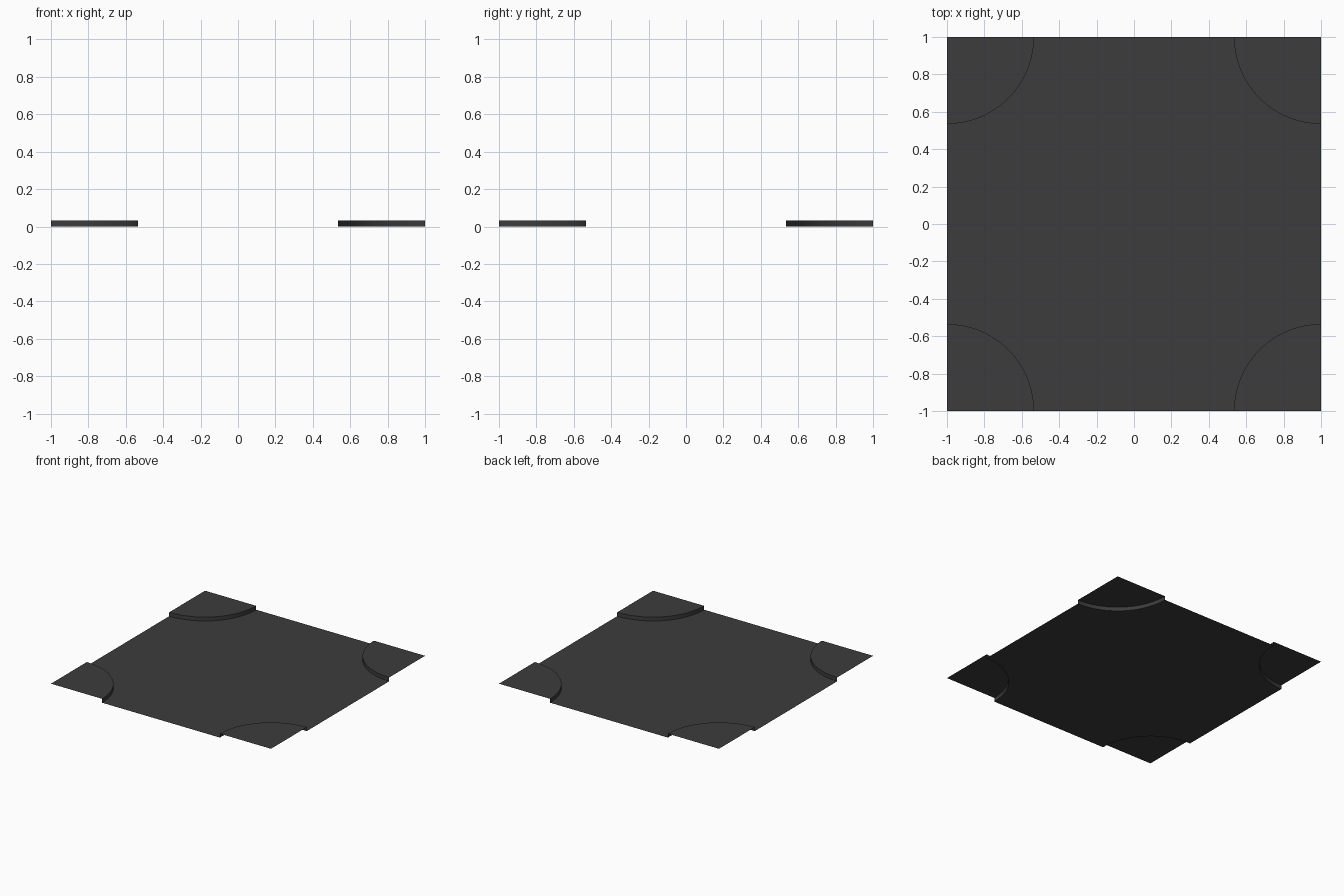
import bpy, bmesh
from math import cos, sin, pi

if "Cube" in bpy.data.objects:
    bpy.data.objects.remove(bpy.data.objects["Cube"])

R = 0.465      # corner radius
H = 0.032      # kerb height
SEG = 24       # segments per quarter circle

mat = bpy.data.materials.new("dark_grey")
mat.diffuse_color = (0.045, 0.045, 0.045, 1)
mat.use_nodes = True
mat.node_tree.nodes["Principled BSDF"].inputs["Base Color"].default_value = mat.diffuse_color


def finish(name, bm):
    mesh = bpy.data.meshes.new(name)
    bm.to_mesh(mesh)
    bm.free()
    obj = bpy.data.objects.new(name, mesh)
    bpy.context.collection.objects.link(obj)
    mesh.materials.append(mat)
    return obj


def corner_arc(i):
    """Points of the inward arc round corner i, in counter-clockwise floor order."""
    a = pi / 4 + i * pi / 2
    cx, cy = round(cos(a) * 2 ** 0.5), round(sin(a) * 2 ** 0.5)
    start = -pi / 2 + i * pi / 2
    pts = [(cx + R * cos(start - k / SEG * pi / 2),
            cy + R * sin(start - k / SEG * pi / 2)) for k in range(SEG + 1)]
    return (cx, cy), pts


# road surface: flat sheet with four rounded bites
bm = bmesh.new()
bm.faces.new([bm.verts.new((x, y, 0)) for i in range(4) for x, y in corner_arc(i)[1]])
bmesh.ops.triangulate(bm, faces=bm.faces[:])
finish("road_surface", bm)

# raised pavement corners, each with a curved kerb face
for i, side in enumerate(("back_right", "back_left", "front_left", "front_right")):
    (cx, cy), pts = corner_arc(i)
    bm = bmesh.new()
    low = [bm.verts.new((x, y, 0)) for x, y in pts]
    top = [bm.verts.new((x, y, H)) for x, y in pts]
    bm.faces.new([bm.verts.new((cx, cy, H))] + top[::-1])
    for k in range(SEG):
        f = bm.faces.new((low[k + 1], low[k], top[k], top[k + 1]))
        f.smooth = True
    for e in bm.edges:
        if any(len(f.verts) > 4 for f in e.link_faces):
            e.smooth = False
    # face the kerb towards the road and the pavement upwards
    bm.normal_update()
    for f in bm.faces:
        c = f.calc_center_median()
        want = f.normal.z if len(f.verts) > 4 else -(f.normal.x * c.x + f.normal.y * c.y)
        if want < 0:
            f.normal_flip()
    finish(side + "_pavement", bm)
